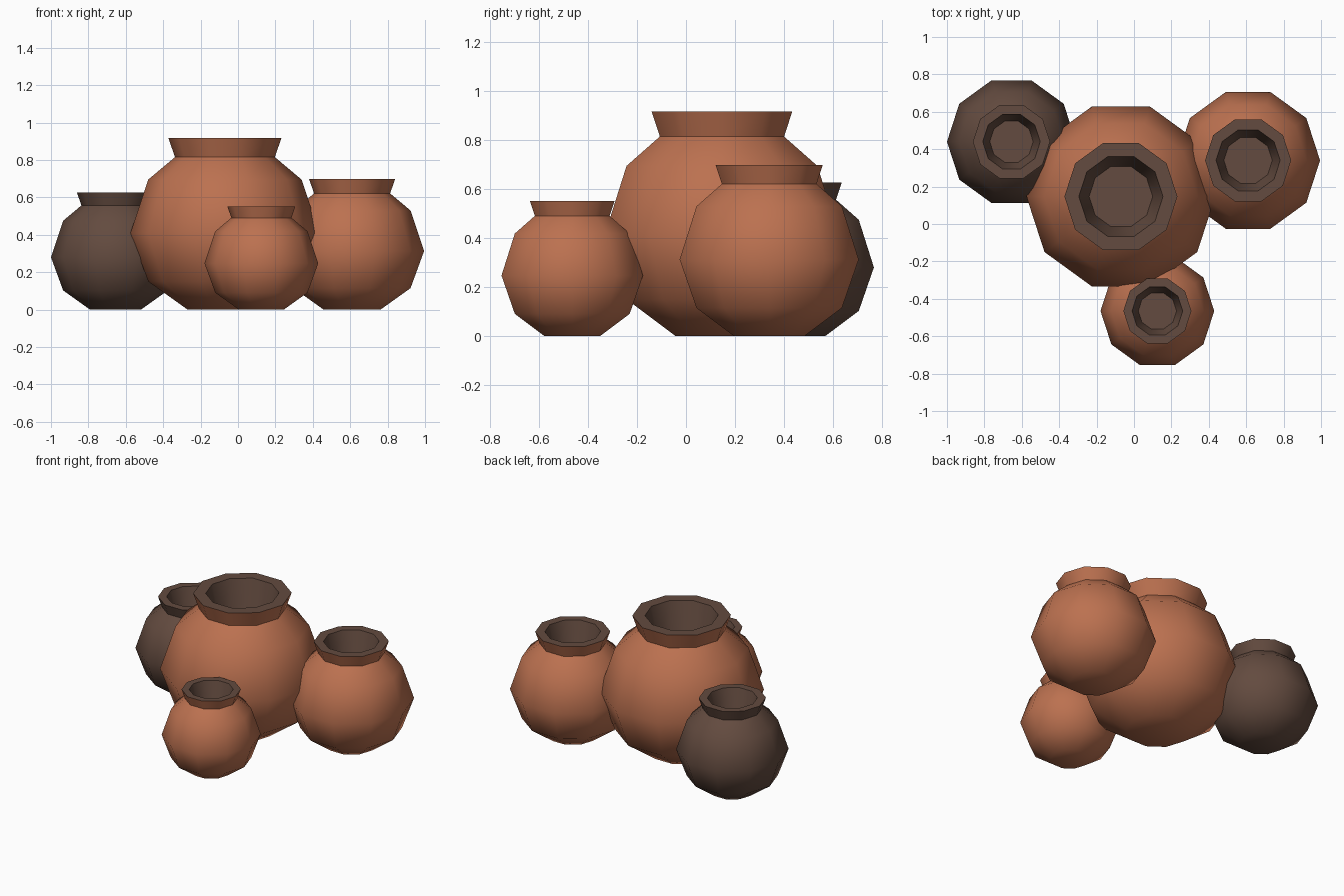
import bpy
import bmesh
from math import cos, sin, pi, radians

cube = bpy.data.objects.get("Cube")
if cube:
    bpy.data.objects.remove(cube, do_unlink=True)

SIDES = 10


def make_material(name, colour):
    mat = bpy.data.materials.new(name)
    mat.use_nodes = True
    mat.diffuse_color = (*colour, 1)
    bsdf = mat.node_tree.nodes["Principled BSDF"]
    bsdf.inputs["Base Color"].default_value = (*colour, 1)
    bsdf.inputs["Roughness"].default_value = 0.9
    return mat


terracotta = make_material("terracotta", (0.50, 0.165, 0.08))
dark_clay = make_material("dark_clay", (0.125, 0.07, 0.05))

# Pot profile (radius, height): outer wall from base to lip, then inside down to the floor
OUTER = [(0.20, 0), (0.41, 0.15), (0.505, 0.41), (0.41, 0.695), (0.267, 0.815), (0.302, 0.917)]
INNER = [(0.225, 0.917), (0.17, 0.69)]


def make_pot(name, x, y, scale, outside):
    """Turn the profile into a ten-sided pot with a dark lip and inside."""
    bm = bmesh.new()
    rings = []
    for r, z in OUTER + INNER:
        rings.append([bm.verts.new((r * cos(2 * pi * i / SIDES), r * sin(2 * pi * i / SIDES), z))
                      for i in range(SIDES)])
    bm.faces.new(rings[0][::-1])
    for level, (low, high) in enumerate(zip(rings, rings[1:])):
        for i in range(SIDES):
            j = (i + 1) % SIDES
            face = bm.faces.new((low[i], low[j], high[j], high[i]))
            face.material_index = int(level >= len(OUTER) - 1)
    bm.faces.new(rings[-1]).material_index = 1

    mesh = bpy.data.meshes.new(name)
    bm.to_mesh(mesh)
    bm.free()
    mesh.materials.append(outside)
    mesh.materials.append(dark_clay)
    pot = bpy.data.objects.new(name, mesh)
    pot.location = (x, y, 0)
    pot.scale = (scale, scale, scale)
    bpy.context.collection.objects.link(pot)

    # Round body, crisp neck and lip
    bpy.ops.object.select_all(action="DESELECT")
    pot.select_set(True)
    bpy.context.view_layer.objects.active = pot
    bpy.ops.object.shade_smooth_by_angle(angle=radians(50))


make_pot("large_pot", -0.07, 0.147, 1.0, terracotta)
make_pot("left_medium_pot", 0.61, 0.34, 0.762, terracotta)
make_pot("right_dark_pot", -0.655, 0.44, 0.683, dark_clay)
make_pot("small_front_pot", 0.125, -0.465, 0.602, terracotta)
